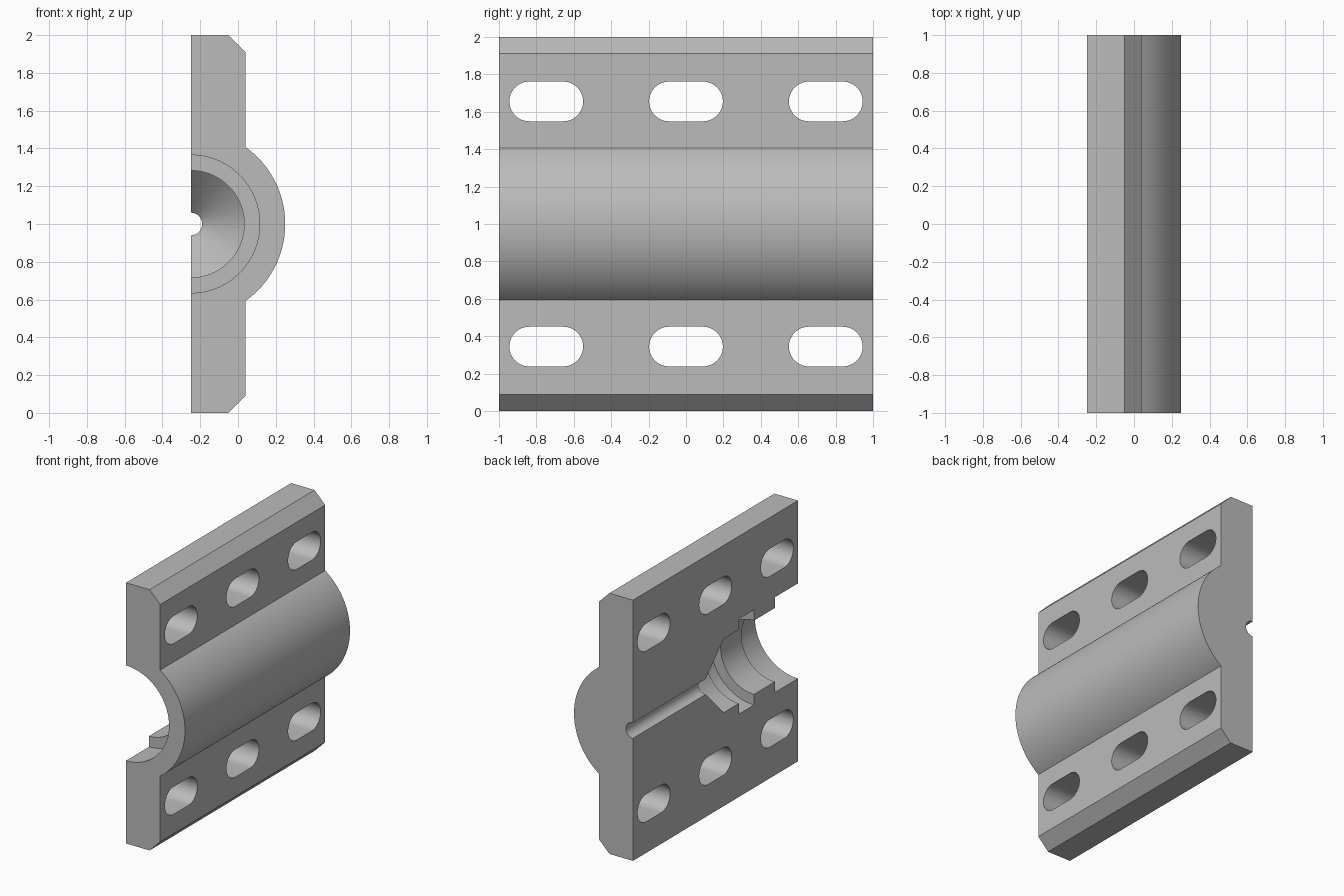
import bpy, bmesh
from math import sin, cos, pi, asin, radians

cube = bpy.data.objects.get("Cube")
if cube:
    bpy.data.objects.remove(cube, do_unlink=True)

BACK, FACE, MID = -0.25, 0.04, 1.0     # flat rear plane, flange face, bore height
HUB_R, CHAMFER = 0.5, 0.09

grey = bpy.data.materials.new("light grey metal")
grey.use_nodes = True
colour = (0.5, 0.5, 0.5, 1)
grey.diffuse_color = colour
grey.node_tree.nodes["Principled BSDF"].inputs["Base Color"].default_value = colour


def make_object(name, bm):
    bmesh.ops.recalc_face_normals(bm, faces=bm.faces)
    mesh = bpy.data.meshes.new(name)
    bm.to_mesh(mesh)
    bm.free()
    mesh.materials.append(grey)
    obj = bpy.data.objects.new(name, mesh)
    bpy.context.collection.objects.link(obj)
    return obj


def prism(name, points, direction):
    bm = bmesh.new()
    face = bm.faces.new([bm.verts.new(p) for p in points])
    ext = bmesh.ops.extrude_face_region(bm, geom=[face])
    verts = [g for g in ext["geom"] if isinstance(g, bmesh.types.BMVert)]
    bmesh.ops.translate(bm, verts=verts, vec=direction)
    return make_object(name, bm)


def lathe(name, profile, steps=96):
    # profile of (y, radius) pairs turned about the bore axis
    bm = bmesh.new()
    rings = [[bm.verts.new((BACK + r * cos(2 * pi * i / steps), y,
                            MID + r * sin(2 * pi * i / steps)))
              for i in range(steps)] for y, r in profile]
    for a, b in zip(rings, rings[1:]):
        for i in range(steps):
            j = (i + 1) % steps
            bm.faces.new((a[i], a[j], b[j], b[i]))
    bm.faces.new(rings[0])
    bm.faces.new(rings[-1])
    return make_object(name, bm)


# Half clamp block: chamfered flanges with a rounded hub between them
sweep = asin(((HUB_R ** 2 - (FACE - BACK) ** 2) ** 0.5) / HUB_R)
section = [(BACK, 0), (FACE - CHAMFER, 0), (FACE, CHAMFER)]
for i in range(49):
    a = -sweep + 2 * sweep * i / 48
    section.append((BACK + HUB_R * cos(a), MID + HUB_R * sin(a)))
section += [(FACE, 2 - CHAMFER), (FACE - CHAMFER, 2), (BACK, 2)]
block = prism("clamp_half", [(x, -1, z) for x, z in section], (0, 2, 0))

# Stepped bore, inner ring groove, cone and narrow channel
cutters = [lathe("bore_cutter", [
    (-1.1, 0.365), (-0.72, 0.365), (-0.72, 0.283), (-0.467, 0.283),
    (-0.467, 0.365), (-0.285, 0.365), (-0.285, 0.283), (-0.1, 0.283),
    (0.12, 0.06), (1.1, 0.06)])]

# Long bolt slots, three in each flange
SLOT_R, SLOT_HALF = 0.106, 0.197
for z in (0.345, 1.655):
    for y in (-0.747, 0, 0.747):
        outline = []
        for side in (1, -1):
            for i in range(25):
                a = pi * i / 24 - pi / 2
                outline.append((BACK - 0.1,
                                y + side * (SLOT_HALF - SLOT_R + SLOT_R * cos(a)),
                                z + side * SLOT_R * sin(a)))
        cutters.append(prism("slot_cutter", outline, (0.5, 0, 0)))

for cutter in cutters:
    mod = block.modifiers.new("cut", "BOOLEAN")
    mod.operation, mod.solver, mod.object = "DIFFERENCE", "EXACT", cutter

# Bake the cuts, drop the cutters and smooth the curved walls
bpy.context.view_layer.update()
cut_mesh = bpy.data.meshes.new_from_object(
    block.evaluated_get(bpy.context.evaluated_depsgraph_get()))
block.modifiers.clear()
block.data = cut_mesh
for cutter in cutters:
    bpy.data.objects.remove(cutter, do_unlink=True)

bpy.ops.object.select_all(action="DESELECT")
block.select_set(True)
bpy.context.view_layer.objects.active = block
bpy.ops.object.shade_smooth_by_angle(angle=radians(25))
